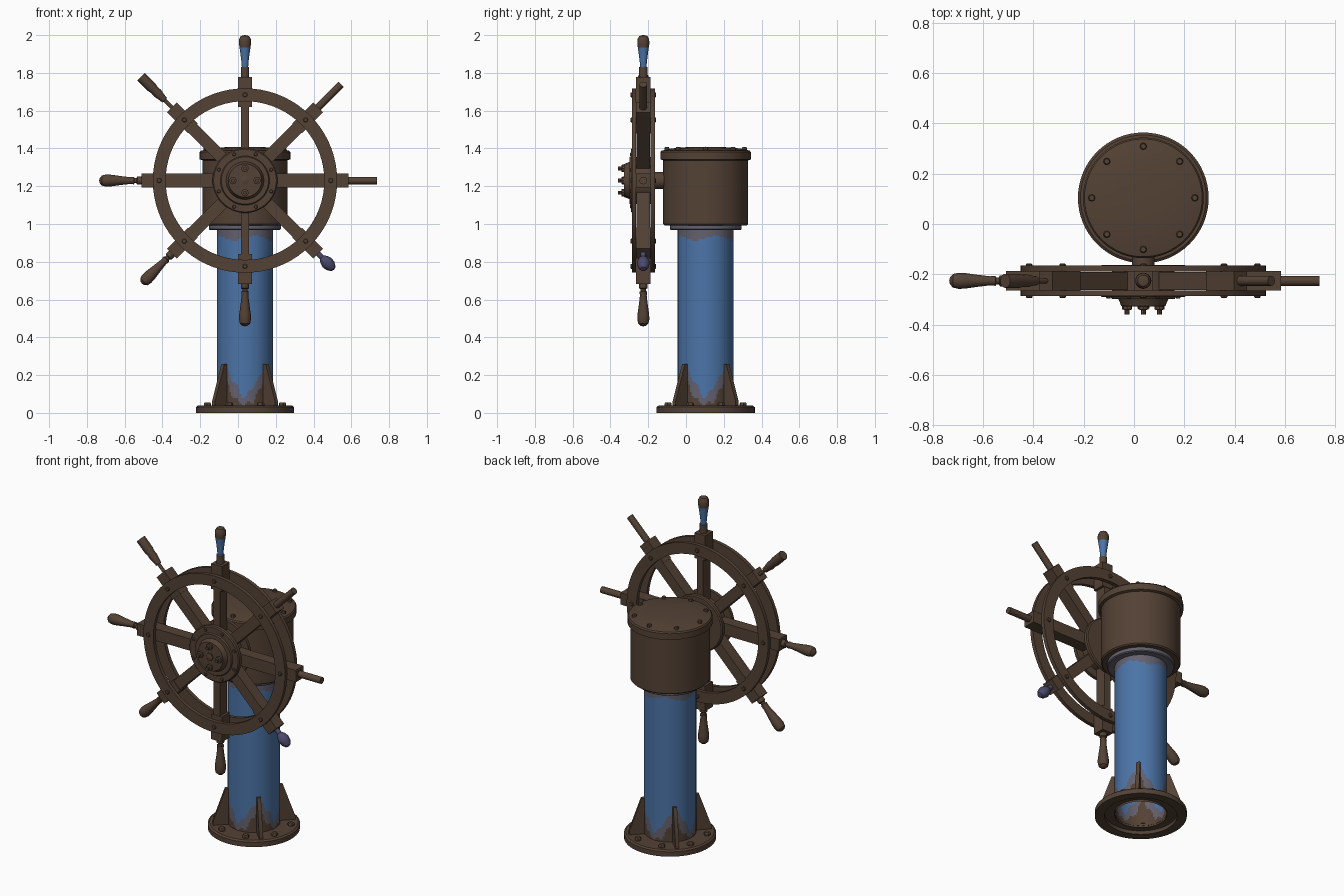
import bpy, bmesh, math
from mathutils import Matrix, Vector

if "Cube" in bpy.data.objects:
    bpy.data.objects.remove(bpy.data.objects["Cube"])

CX, CY, WY, WZ = 0.037, 0.104, -0.226, 1.23   # column centre, wheel plane, wheel height


def material(name, col):
    m = bpy.data.materials.new(name)
    m.diffuse_color = (*col, 1)
    m.use_nodes = True
    m.node_tree.nodes["Principled BSDF"].inputs["Base Color"].default_value = m.diffuse_color
    return m


BROWN = material("rust_brown", (0.088, 0.054, 0.035))
BLUE = material("paint_blue", (0.072, 0.175, 0.39))
GREY = material("worn_grey", (0.125, 0.118, 0.155))
PURPLE = material("dull_purple", (0.07, 0.068, 0.15))

T = Matrix.Translation
R = Matrix.Rotation
COLUMN = T((CX, CY, 0))
HUB = T((CX, 0, WZ)) @ R(math.pi / 2, 4, 'X')     # local z = world -y


def finish(name, bm, matrix, mats, rule=None):
    bmesh.ops.remove_doubles(bm, verts=bm.verts, dist=1e-5)
    bmesh.ops.recalc_face_normals(bm, faces=bm.faces)
    for f in bm.faces:
        f.smooth = True
        if rule:
            f.material_index = rule(f.calc_center_median())
    me = bpy.data.meshes.new(name)
    bm.to_mesh(me)
    bm.free()
    for m in mats:
        me.materials.append(m)
    ob = bpy.data.objects.new(name, me)
    ob.matrix_world = matrix
    bpy.context.collection.objects.link(ob)
    return ob


def lathe(name, profile, matrix, mats=(BROWN,), segs=48, rule=None):
    """Spin (radius, height) points round local z."""
    bm = bmesh.new()
    rings = []
    for r, h in profile:
        if r == 0:
            rings.append([bm.verts.new((0, 0, h))] * segs)
        else:
            rings.append([bm.verts.new((r * math.cos(2 * math.pi * i / segs),
                                        r * math.sin(2 * math.pi * i / segs), h))
                          for i in range(segs)])
    for a, b in zip(rings, rings[1:]):
        for i in range(segs):
            j = (i + 1) % segs
            vs = list(dict.fromkeys((a[i], a[j], b[j], b[i])))
            if len(vs) > 2:
                bm.faces.new(vs)
    return finish(name, bm, matrix, mats, rule)


def box(name, size, z0, z1, matrix):
    bm = bmesh.new()
    bmesh.ops.create_cube(bm, size=1)
    bmesh.ops.scale(bm, vec=(size[0], size[1], z1 - z0), verts=bm.verts)
    bmesh.ops.translate(bm, vec=(0, 0, (z0 + z1) / 2), verts=bm.verts)
    return finish(name, bm, matrix, (BROWN,))


def bolts(name, count, radius, start, r, h0, h1, matrix, segs=8):
    for i in range(count):
        a = start + 2 * math.pi * i / count
        m = matrix @ R(a, 4, 'Z') @ T((radius, 0, 0))
        lathe(f"{name}_{i + 1}", [(r, h0), (r, (h0 + 2 * h1) / 3), (r * .75, h1), (0, h1)], m, segs=segs)


# Base flange, open underneath
lathe("base_flange", [(.147, .038), (.25, .038), (.26, .03), (.26, 0), (.205, 0),
                      (.205, .022), (.147, .022), (.147, .038)], COLUMN, segs=64)
bolts("base_bolt", 8, .215, math.pi / 8, .02, .036, .056, COLUMN, 6)

# Gusset plates on the diagonals
for i in range(4):
    bm = bmesh.new()
    pts = [(.142, .036), (.236, .036), (.236, .06), (.165, .26), (.142, .26)]
    f = bm.faces.new([bm.verts.new((x, -.011, z)) for x, z in pts])
    ext = bmesh.ops.extrude_face_region(bm, geom=[f])
    bmesh.ops.translate(bm, vec=(0, .022, 0),
                        verts=[v for v in ext["geom"] if isinstance(v, bmesh.types.BMVert)])
    finish(f"gusset_{i + 1}", bm, COLUMN @ R(math.radians(45 + 90 * i), 4, 'Z'), (BROWN,))


# Column with worn paint low down around the gussets and under the collar
def wear(c):
    ang = math.degrees(math.atan2(c.y, c.x)) % 90
    near = 1 - abs(ang - 45) / 45
    wob = .012 * math.sin(math.radians(ang * 16))
    if c.z < .045 + .15 * near ** 2 + wob:
        return 0
    if c.z < .075 + .17 * near + wob or c.z > .925 + .012 * math.sin(math.radians(ang * 4)):
        return 2
    return 1


heights = [.01 + .01 * i for i in range(28)] + [.5, .7, .89] + [.9 + .01 * i for i in range(10)]
lathe("column", [(.148, h) for h in heights], COLUMN, (BROWN, BLUE, GREY), 96, wear)

# Collar, housing and lid
lathe("neck_collar", [(.147, .968), (.185, .968), (.19, .973), (.19, 1.0)], COLUMN, (GREY,), 64)
lathe("housing", [(.147, .993), (.218, .993), (.225, 1.0), (.225, 1.345)], COLUMN, segs=64)
lathe("housing_lid", [(.224, 1.337), (.24, 1.342), (.24, 1.38), (.234, 1.388),
                      (.18, 1.4), (.1, 1.407), (0, 1.409)], COLUMN, segs=64)
bolts("lid_bolt", 8, .205, 0, .014, 1.385, 1.407, COLUMN)

# Axle and hub
lathe("axle", [(.045, -.13), (.045, .18)], HUB, segs=32)
lathe("hub", [(0, .163), (.165, .163), (.172, .168), (.172, .187), (.125, .187), (.125, .264),
              (.172, .264), (.172, .284), (.166, .29), (.13, .29), (.125, .298), (.1, .298),
              (.094, .31), (.088, .327), (.04, .329), (0, .329)], HUB)
bolts("hub_rivet", 8, .15, math.pi / 8, .01, .285, .297, HUB)
for i in range(4):
    m = HUB @ R(math.pi / 2 * i, 4, 'Z') @ T((.064, 0, 0))
    lathe(f"hub_stud_{i + 1}", [(.02, .325), (.02, .34), (.01, .342), (.01, .36), (0, .36)], m, segs=8)
lathe("hub_centre_nut", [(.024, .325), (.024, .336), (.012, .34), (0, .34)], HUB, segs=6)

# Two rim rings with rivets on both outer faces
for name, a, b in (("front_rim", .264, .287), ("back_rim", .165, .188)):
    lathe(name, [(.42, a), (.488, a), (.488, b), (.42, b), (.42, a)], HUB, segs=72)
bolts("front_rim_rivet", 8, .454, 0, .013, .285, .294, HUB)
bolts("back_rim_rivet", 8, .454, 0, .013, .167, .158, HUB)

# Handle profiles, (radius, distance from wheel centre)
full = [(.022, .54), (.022, .57), (.014, .575), (.014, .585), (.02, .588), (.018, .61), (.024, .66),
        (.031, .71), (.032, .735), (.027, .757), (.014, .769), (0, .772)]
painted = [(.022, .54), (.022, .60), (.017, .602), (.019, .63), (.024, .67), (.029, .705),
           (.032, .725), (.031, .748), (.022, .765), (0, .771)]
peg = [(.02, .54), (.02, .70), (0, .70)]
long_peg = [(.02, .54), (.02, .72), (0, .72)]
broken = [(.01, .54), (.01, .60), (.018, .602), (.019, .62), (.025, .65), (.024, .68),
          (.028, .70), (.028, .777), (0, .777)]
stub = [(.014, .54), (.014, .575), (.026, .59), (.034, .615), (.03, .64), (.016, .662), (0, .667)]

# Spokes, end blocks and handles, clockwise from the top
handles = [("top", painted), ("upper_right", long_peg), ("right", peg), ("lower_right", stub),
           ("bottom", full), ("lower_left", full), ("left", full), ("upper_left", broken)]
for i, (side, prof) in enumerate(handles):
    m = T((CX, WY, WZ)) @ R(math.radians(45 * i), 4, 'Y')
    width = .043 if i % 4 == 0 else .074 if i % 2 == 0 else .064
    box(f"{side}_spoke", (width, .072), .1, .40, m)
    box(f"{side}_block", (.074, .077), .39, .547, m)
    if side == "top":
        lathe("top_handle", prof, m, (BROWN, BLUE), 20, lambda c: int(.601 < c.z < .71))
    else:
        lathe(f"{side}_handle", prof, m, (PURPLE if prof is stub else BROWN,), 20)

# Smooth curved parts, keep edges sharp
bpy.ops.object.select_all(action='SELECT')
bpy.context.view_layer.objects.active = bpy.data.objects["column"]
bpy.ops.object.shade_smooth_by_angle(angle=math.radians(32))
